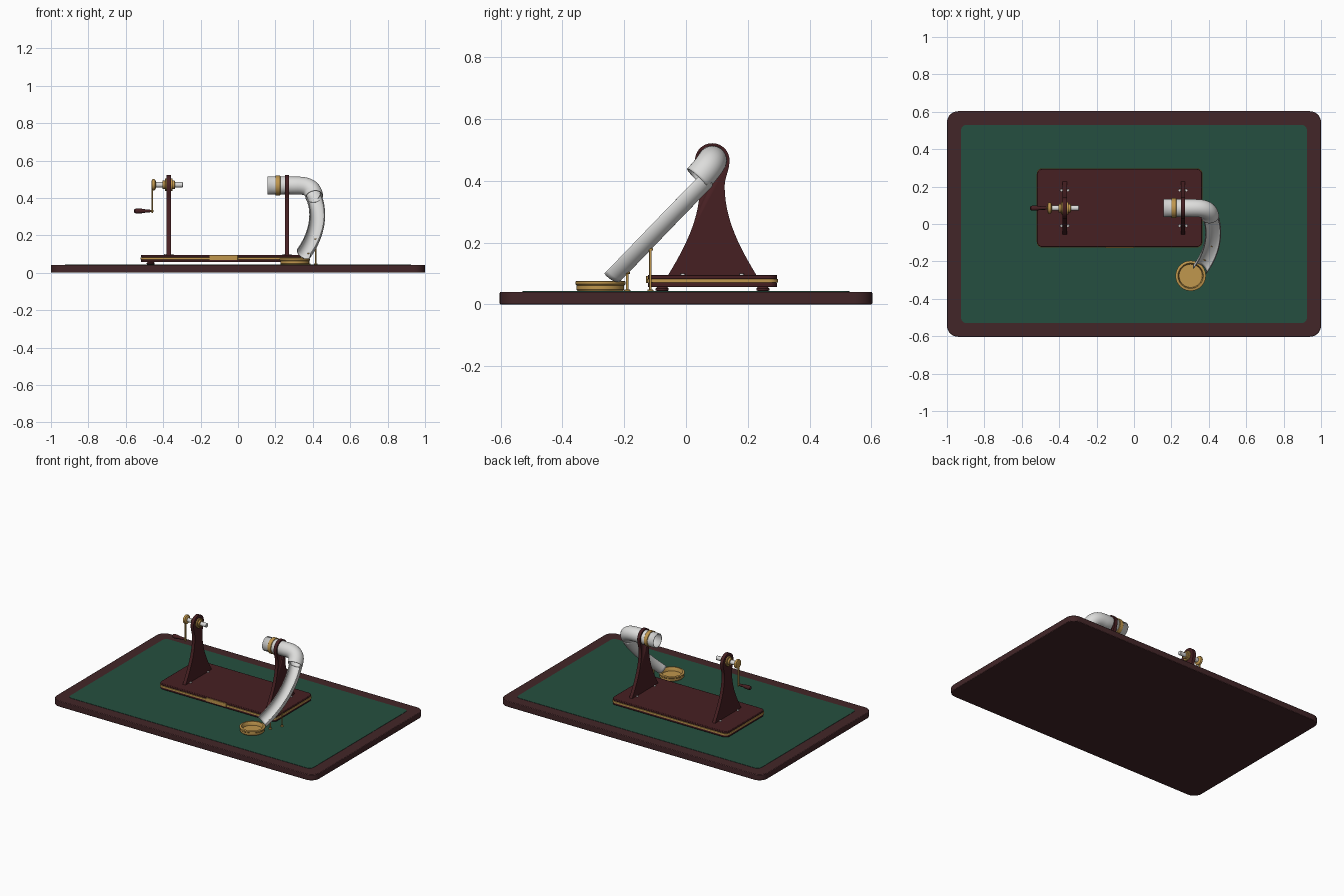
import bpy, bmesh, math
from mathutils import Vector
from mathutils.geometry import interpolate_bezier

if "Cube" in bpy.data.objects:
    bpy.data.objects.remove(bpy.data.objects["Cube"])


def material(name, r, g, b):
    m = bpy.data.materials.new(name)
    m.use_nodes = True
    m.diffuse_color = (r, g, b, 1)
    m.node_tree.nodes["Principled BSDF"].inputs["Base Color"].default_value = (r, g, b, 1)
    return m


BOARD = material("dark walnut", 0.055, 0.019, 0.021)
WOOD = material("red mahogany", 0.062, 0.014, 0.016)
FELT = material("green felt", 0.018, 0.078, 0.050)
BRASS = material("brass", 0.53, 0.31, 0.075)
SILVER = material("silver", 0.72, 0.72, 0.71)


def finish(name, bm, mat, bevel=0, smooth=True):
    bmesh.ops.recalc_face_normals(bm, faces=bm.faces)
    mesh = bpy.data.meshes.new(name)
    bm.to_mesh(mesh)
    bm.free()
    mesh.materials.append(mat)
    ob = bpy.data.objects.new(name, mesh)
    bpy.context.collection.objects.link(ob)
    bpy.ops.object.select_all(action='DESELECT')
    ob.select_set(True)
    bpy.context.view_layer.objects.active = ob
    if smooth:
        bpy.ops.object.shade_smooth_by_angle(angle=math.radians(35))
    if bevel:
        mod = ob.modifiers.new("edge", 'BEVEL')
        mod.width, mod.segments, mod.limit_method = bevel, 2, 'ANGLE'
    return ob


def prism(name, outline, offset, mat, bevel=0):
    """Extrude a flat outline of points along an offset."""
    bm = bmesh.new()
    face = bm.faces.new([bm.verts.new(p) for p in outline])
    out = bmesh.ops.extrude_face_region(bm, geom=[face])["geom"]
    bmesh.ops.translate(bm, vec=offset,
                        verts=[v for v in out if isinstance(v, bmesh.types.BMVert)])
    return finish(name, bm, mat, bevel)


def slab(name, center, half, z0, z1, radius, mat, bevel=0):
    """Rounded-corner slab."""
    pts = []
    for k, (sx, sy) in enumerate([(1, 1), (-1, 1), (-1, -1), (1, -1)]):
        for i in range(9):
            a = (k + i / 8) * math.pi / 2
            pts.append((center[0] + sx * (half[0] - radius) + radius * math.cos(a),
                        center[1] + sy * (half[1] - radius) + radius * math.sin(a), z0))
    return prism(name, pts, (0, 0, z1 - z0), mat, bevel)


def lathe(name, profile, origin, mat, axis='Z', n=32):
    """Turn (radius, height) points about an axis through the origin."""
    bm = bmesh.new()
    rings = []
    for r, h in profile:
        ring = []
        for i in range(n):
            c, s = r * math.cos(math.tau * i / n), r * math.sin(math.tau * i / n)
            p = (c, s, h) if axis == 'Z' else (h, c, s)
            ring.append(bm.verts.new(Vector(p) + Vector(origin)))
        rings.append(ring)
    for a, b in zip(rings, rings[1:]):
        for i in range(n):
            j = (i + 1) % n
            bm.faces.new((a[i], a[j], b[j], b[i]))
    bm.faces.new(rings[0])
    bm.faces.new(rings[-1])
    return finish(name, bm, mat)


def rod(name, r, h0, h1, origin, mat, axis='Z', n=24, edge=0.0015):
    return lathe(name, [(r - edge, h0), (r, h0 + edge), (r, h1 - edge), (r - edge, h1)],
                 origin, mat, axis, n)


def channel(name, path, radius, spread, mat, n=32):
    """Sweep an arc, open upward and forward, along a path."""
    bm = bmesh.new()
    rows = []
    for k, p in enumerate(path):
        t = (path[min(k + 1, len(path) - 1)] - path[max(k - 1, 0)]).normalized()
        d = Vector((0, 1, -1))
        d = (d - t * d.dot(t)).normalized()
        s = t.cross(d)
        rows.append([bm.verts.new(p + radius * (d * math.cos(a) + s * math.sin(a)))
                     for a in [spread * (2 * i / n - 1) for i in range(n + 1)]])
    for a, b in zip(rows, rows[1:]):
        for i in range(n):
            bm.faces.new((a[i], a[i + 1], b[i + 1], b[i]))
    bmesh.ops.remove_doubles(bm, verts=bm.verts, dist=0.0001)
    ob = finish(name, bm, mat)
    mod = ob.modifiers.new("wall", 'SOLIDIFY')
    mod.thickness, mod.offset = 0.005, 0
    return ob


# Board and felt
slab("board", (0, 0), (1, 0.603), 0, 0.041, 0.06, BOARD, 0.004)
slab("felt", (0, 0), (0.925, 0.53), 0.03, 0.043, 0.03, FELT)

# Layered base with feet and name plate
MID = (-0.077, 0.086)
slab("base_lower", MID, (0.441, 0.209), 0.056, 0.071, 0.03, WOOD, 0.003)
slab("base_brass_strip", MID, (0.443, 0.212), 0.071, 0.082, 0.03, BRASS)
slab("base_upper", MID, (0.441, 0.209), 0.082, 0.096, 0.03, WOOD, 0.003)
for sx in (-1, 1):
    for sy in (-1, 1):
        lathe("foot", [(0.014, 0.042), (0.021, 0.046), (0.021, 0.052), (0.015, 0.058)],
              (MID[0] + sx * 0.39, MID[1] + sy * 0.163, 0), WOOD)
slab("front_plate", (-0.077, -0.126), (0.076, 0.003), 0.069, 0.092, 0.002, BRASS)

# Uprights: flared foot, narrow neck, round head
AY, AZ = 0.085, 0.466
flare = interpolate_bezier(Vector((0.143, 0.095)), Vector((0.085, 0.19)),
                           Vector((0.04, 0.28)), Vector((0.04, 0.385)), 14)
flare += interpolate_bezier(Vector((0.04, 0.385)), Vector((0.04, 0.41)),
                            Vector((0.056, 0.435)), Vector((0.056, AZ)), 6)[1:]
head = [Vector((0.056 * math.cos(a), AZ + 0.056 * math.sin(a)))
        for a in [math.pi * i / 24 for i in range(1, 24)]]
side = [(p.x, p.y) for p in flare]
profile = side + [(p.x, p.y) for p in head] + [(-y, z) for y, z in reversed(side)]
for name, x in (("crank_upright", -0.37), ("tube_upright", 0.262)):
    post = prism(name, [(x - 0.011, AY + y, z) for y, z in profile], (0.022, 0, 0), WOOD)
    if x > 0:
        cutter = rod("tube_hole", 0.046, 0.2, 0.32, (0, AY, AZ), WOOD, 'X', 32)
        cutter.hide_render = True
        bpy.context.view_layer.objects.active = post
        mod = post.modifiers.new("hole", 'BOOLEAN')
        mod.operation, mod.object, mod.solver = 'DIFFERENCE', cutter, 'EXACT'
        bpy.ops.object.modifier_apply(modifier="hole")
        bpy.data.objects.remove(cutter)
    for sx in (-0.018, 0.018):
        for y in (-0.01, 0.18):
            rod("screw", 0.007, 0.094, 0.101, (x + sx, y, 0), SILVER, n=12)

# Crank
C = (0, AY, 0.47)
rod("axle", 0.014, -0.45, -0.295, C, SILVER, 'X')
rod("bushing", 0.033, -0.390, -0.350, C, BRASS, 'X')
rod("bushing_collar", 0.023, -0.404, -0.338, C, BRASS, 'X')
lathe("crank_hub", [(0.018, -0.463), (0.029, -0.459), (0.031, -0.452), (0.029, -0.445),
                    (0.018, -0.438)], C, BRASS, 'X')
slab("crank_arm", (-0.458, AY), (0.0035, 0.008), 0.318, 0.47, 0.003, BRASS)
H = (0, AY, 0.33)
rod("handle_pin", 0.005, -0.475, -0.452, H, BRASS, 'X', 12)
lathe("handle", [(0.005, -0.556), (0.011, -0.552), (0.014, -0.54), (0.013, -0.52),
                 (0.009, -0.495), (0.009, -0.475), (0.006, -0.468)], H, WOOD, 'X', 20)

# Tube through the upright, bending into an open chute
bend = interpolate_bezier(Vector((0.32, AY, AZ)), Vector((0.385, AY, AZ)),
                          Vector((0.402, 0.072, 0.442)), Vector((0.408, 0.038, 0.407)), 20)
channel("bent_tube", [Vector((0.157, AY, AZ))] + bend, 0.045, math.pi, SILVER)
chute_path = interpolate_bezier(Vector((0.402, 0.055, 0.412)), Vector((0.448, -0.045, 0.312)),
                                Vector((0.415, -0.16, 0.19)), Vector((0.352, -0.243, 0.105)), 28)
channel("chute", chute_path, 0.040, 1.85, SILVER)


# Hollow brass collar around the tube
def collar(name, x0, x1, r_out, r_in):
    bm = bmesh.new()
    rows = [[bm.verts.new((x, AY + r * math.cos(math.tau * i / 40),
                           AZ + r * math.sin(math.tau * i / 40))) for i in range(40)]
            for x, r in ((x0, r_in), (x0, r_out), (x1, r_out), (x1, r_in))]
    for k in range(4):
        a, b = rows[k], rows[(k + 1) % 4]
        for i in range(40):
            j = (i + 1) % 40
            bm.faces.new((a[i], a[j], b[j], b[i]))
    return finish(name, bm, BRASS, 0.002)


collar("tube_collar", 0.200, 0.226, 0.053, 0.044)

# Pins that hold the chute up
for x, y, top in ((0.416, -0.115, 0.176), (0.378, -0.19, 0.1)):
    rod("chute_pin", 0.004, 0.042, top, (x, y, 0), BRASS, n=12)
    rod("pin_foot", 0.010, 0.042, 0.048, (x, y, 0), BRASS, n=16)
    rod("pin_head", 0.008, top - 0.002, top + 0.006, (x, y, 0), BRASS, n=12)

# Catch dish
lathe("dish", [(0.072, 0.042), (0.077, 0.048), (0.077, 0.062), (0.081, 0.066), (0.081, 0.074),
               (0.078, 0.076), (0.068, 0.076), (0.065, 0.072), (0.062, 0.052)],
      (0.303, -0.277, 0), BRASS, n=48)
